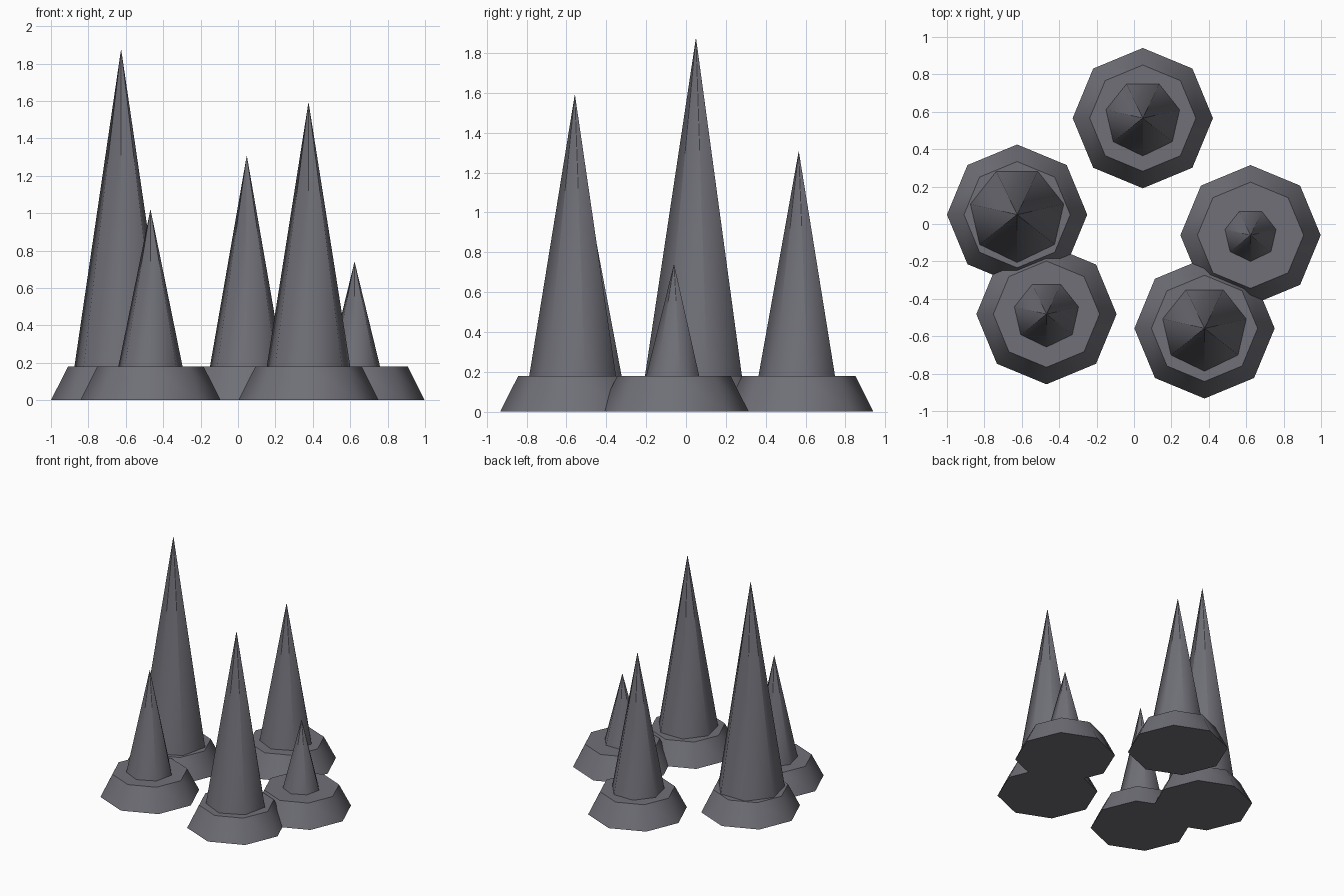
import bpy, math

if "Cube" in bpy.data.objects:
    bpy.data.objects.remove(bpy.data.objects["Cube"])

stone = bpy.data.materials.new("dark_grey_stone")
stone.diffuse_color = (0.16, 0.16, 0.185, 1)
stone.use_nodes = True
stone.node_tree.nodes["Principled BSDF"].inputs["Base Color"].default_value = stone.diffuse_color

BASE_H = 0.18


def tapered(name, sides, r_bottom, r_top, x, y, z0, z1):
    """Smooth-sided tapered prism with one corner facing the front (-y)."""
    bpy.ops.mesh.primitive_cone_add(vertices=sides, radius1=r_bottom, radius2=r_top,
                                    depth=z1 - z0, location=(x, y, (z0 + z1) / 2),
                                    rotation=(0, 0, math.pi))
    ob = bpy.context.object
    ob.name = name
    ob.data.materials.append(stone)
    bpy.ops.object.transform_apply(location=True, rotation=True, scale=True)
    bpy.ops.object.shade_smooth_by_angle(angle=math.radians(55))
    return ob


# x, y, spike radius, spike tip height
spikes = [
    (0.047, 0.566, 0.202, 1.305),
    (-0.625, 0.05, 0.256, 1.873),
    (-0.468, -0.482, 0.176, 1.018),
    (0.377, -0.558, 0.229, 1.59),
    (0.623, -0.06, 0.14, 0.738),
]

for i, (x, y, r, tip) in enumerate(spikes, 1):
    # eight-sided flared foot
    tapered(f"spike_base_{i}", 8, 0.375, 0.284, x, y, 0, BASE_H)
    # seven-sided spike, tip kept as a tiny ring so its shading stays crisp
    tapered(f"spike_{i}", 7, r, 0.0008, x, y, BASE_H, tip)
